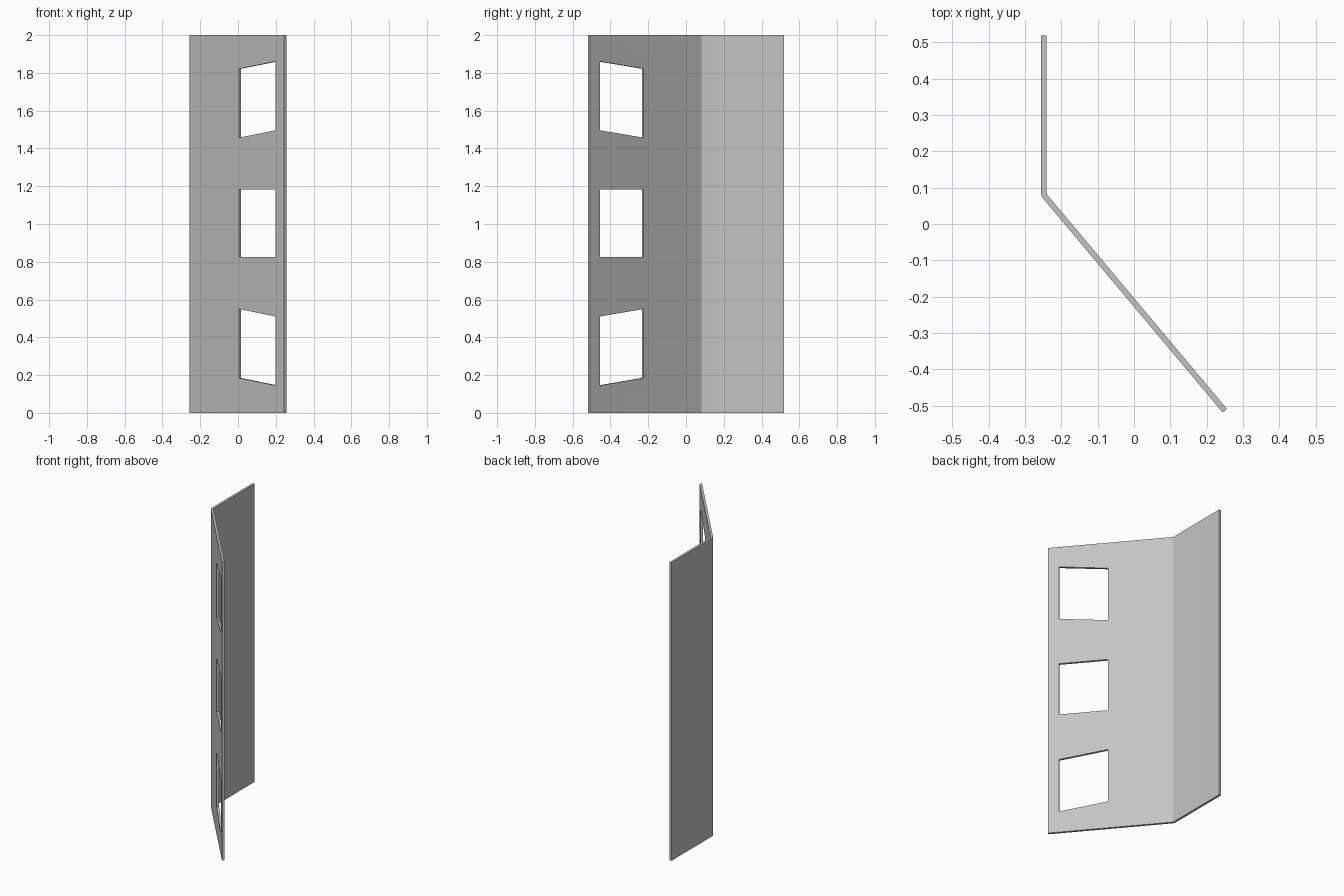
import bpy, bmesh
from math import sin, cos, tan, radians
from mathutils import Vector

cube = bpy.data.objects.get("Cube")
if cube:
    bpy.data.objects.remove(cube)

T, HEIGHT = 0.0155, 2.0                              # sheet thickness and height
BEND = radians(40)
ALONG = Vector((sin(BEND), -cos(BEND), 0))           # direction of the slanted leg
NORMAL = Vector((cos(BEND), sin(BEND), 0))           # inner side of the slanted leg
TIP = Vector((0.256, -0.509, 0))                     # inner corner at the free edge
INNER_R = 0.012

metal = bpy.data.materials.new("grey_metal")
metal.use_nodes = True
GREY = (0.55, 0.55, 0.55, 1)
metal.diffuse_color = GREY
metal.node_tree.nodes["Principled BSDF"].inputs["Base Color"].default_value = GREY


def prism(name, outline, offset):
    """Extrude a closed outline by an offset into a solid object."""
    bm = bmesh.new()
    face = bm.faces.new([bm.verts.new(p) for p in outline])
    ext = bmesh.ops.extrude_face_region(bm, geom=[face])
    moved = [v for v in ext["geom"] if isinstance(v, bmesh.types.BMVert)]
    bmesh.ops.translate(bm, verts=moved, vec=offset)
    bmesh.ops.recalc_face_normals(bm, faces=bm.faces)
    mesh = bpy.data.meshes.new(name)
    bm.to_mesh(mesh)
    bm.free()
    mesh.materials.append(metal)
    obj = bpy.data.objects.new(name, mesh)
    bpy.context.collection.objects.link(obj)
    return obj


# Bent sheet: straight leg, rounded bend, slanted leg
left = -0.256
corner_y = TIP.y + (TIP.x - left - T) / tan(BEND)
centre = Vector((left + T + INNER_R, corner_y + INNER_R * tan(BEND / 2), 0))


def arc(radius, steps=6):
    angles = [BEND * i / steps for i in range(steps + 1)]
    return [centre - radius * Vector((cos(a), sin(a), 0)) for a in angles]


outline = [Vector((left, 0.519, 0)), *arc(INNER_R + T), TIP - NORMAL * T,
           TIP, *reversed(arc(INNER_R)), Vector((left + T, 0.519, 0))]
panel = prism("bent_panel", outline, Vector((0, 0, HEIGHT)))

# Window openings: bottom and top slant away from the middle one
NEAR, FAR = 0.069, 0.372                             # distances from the free edge
cutters = []
for z_far, z_near, tall in ((0.185, 0.145, 0.365), (0.825, 0.825, 0.357), (1.457, 1.496, 0.365)):
    base = TIP - NORMAL * 0.1
    a = base - ALONG * FAR + Vector((0, 0, z_far))
    b = base - ALONG * NEAR + Vector((0, 0, z_near))
    up = Vector((0, 0, tall))
    cutter = prism("window_cutter", [a, b, b + up, a + up], NORMAL * 0.2)
    cutter.hide_render = True
    cutters.append(cutter)
    mod = panel.modifiers.new("window", 'BOOLEAN')
    mod.operation, mod.solver, mod.object = 'DIFFERENCE', 'EXACT', cutter

# Apply the cuts and drop the cutters
bpy.context.view_layer.update()
cut = bpy.data.meshes.new_from_object(panel.evaluated_get(bpy.context.evaluated_depsgraph_get()))
panel.modifiers.clear()
panel.data = cut
for cutter in cutters:
    bpy.data.objects.remove(cutter)

bpy.ops.object.select_all(action='DESELECT')
panel.select_set(True)
bpy.context.view_layer.objects.active = panel
bpy.ops.object.shade_smooth_by_angle(angle=radians(30))
